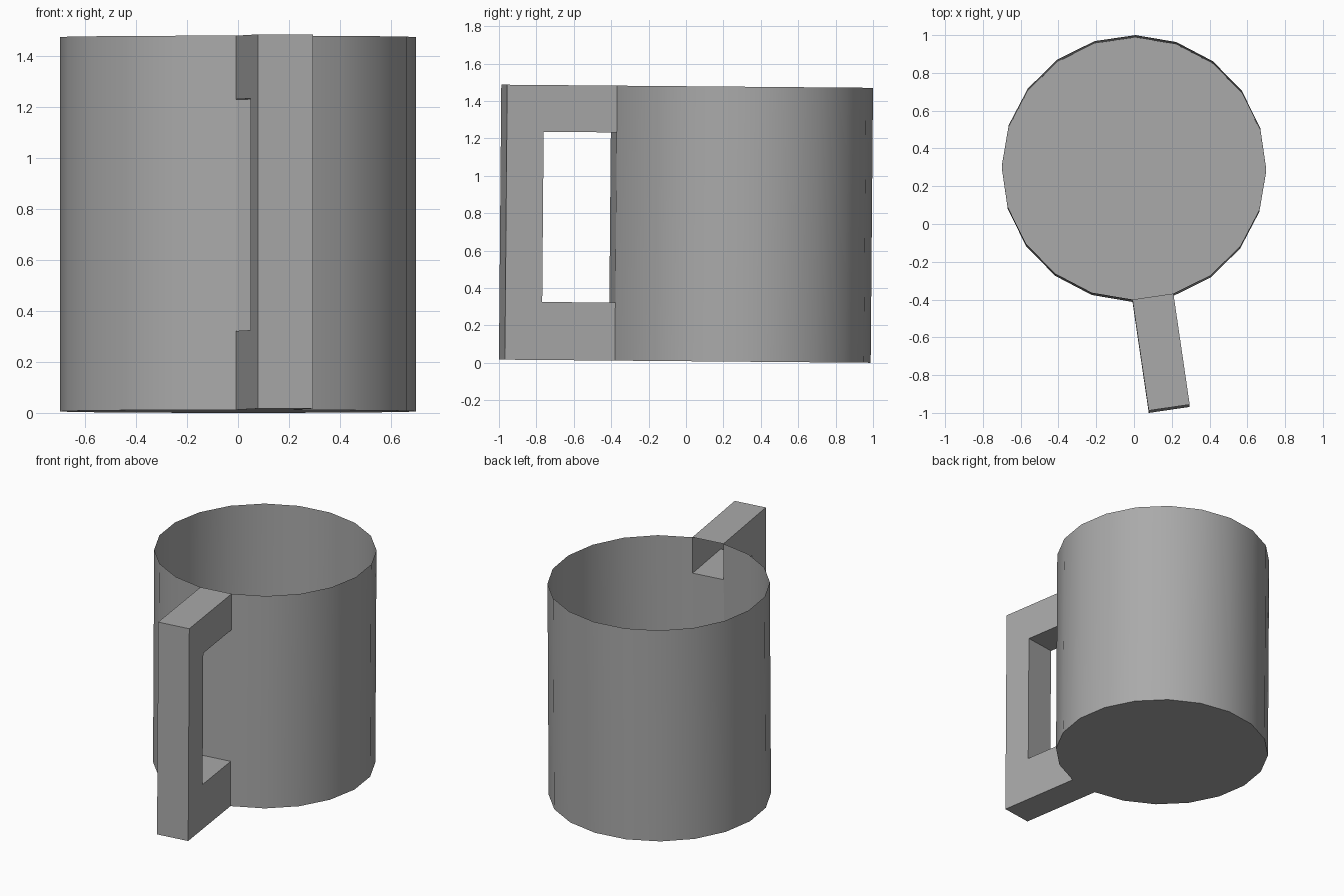
import bpy, bmesh, math
from mathutils import Matrix, Vector

if "Cube" in bpy.data.objects:
    bpy.data.objects.remove(bpy.data.objects["Cube"])

SIDES, RADIUS, HEIGHT = 20, 0.7, 1.47
GAP_LOW, GAP_HIGH = 0.31, 1.22          # finger opening heights
REACH, POST_INNER = 0.594, 0.395        # handle depth from the wall
STEP = 2 * math.pi / SIDES
LEVELS = [0, GAP_LOW, GAP_HIGH, HEIGHT]

# The whole mug leans and turns very slightly
PLACE = (Matrix.Translation((0, 0.2875, 0.006))
         @ Matrix.Rotation(-0.0085, 4, 'X') @ Matrix.Rotation(-0.0115, 4, 'Z'))

grey = bpy.data.materials.new("grey")
grey.diffuse_color = (0.4, 0.4, 0.4, 1)
grey.use_nodes = True
grey.node_tree.nodes["Principled BSDF"].inputs["Base Color"].default_value = grey.diffuse_color


def rim_point(i, z):
    a = -math.pi / 2 + i * STEP
    return Vector((RADIUS * math.cos(a), RADIUS * math.sin(a), z))


def finish(bm, name):
    mesh = bpy.data.meshes.new(name)
    bm.to_mesh(mesh)
    bm.free()
    mesh.materials.append(grey)
    mesh.transform(PLACE)
    obj = bpy.data.objects.new(name, mesh)
    bpy.context.collection.objects.link(obj)
    return obj


# Cup: thin open wall and floor, with two holes where the hollow handle joins
bm = bmesh.new()
base = [bm.verts.new(rim_point(i, 0)) for i in range(SIDES)]
top = [bm.verts.new(rim_point(i, HEIGHT)) for i in range(SIDES)]
bm.faces.new(base[::-1])
for i in range(1, SIDES):
    j = (i + 1) % SIDES
    bm.faces.new((base[i], base[j], top[j], top[i]))
low = [bm.verts.new(rim_point(i, GAP_LOW)) for i in (0, 1)]
high = [bm.verts.new(rim_point(i, GAP_HIGH)) for i in (0, 1)]
bm.faces.new((low[0], low[1], high[1], high[0]))
cup = finish(bm, "cup")
bpy.context.view_layer.objects.active = cup
cup.select_set(True)
bpy.ops.object.shade_smooth_by_angle(angle=math.radians(30))
cup.select_set(False)

# Handle: hollow squared C, left open where it meets the cup
profile = [(0, 0), (REACH, 0), (REACH, HEIGHT), (0, HEIGHT),
           (0, GAP_HIGH), (POST_INNER, GAP_HIGH), (POST_INNER, GAP_LOW), (0, GAP_LOW)]
out = Vector((math.sin(STEP / 2), -math.cos(STEP / 2), 0))
bm = bmesh.new()
left, right = [[bm.verts.new(rim_point(i, z) + out * d) for d, z in profile] for i in (0, 1)]
for side in (left, right):
    for quad in ((0, 1, 6, 7), (1, 2, 5, 6), (2, 3, 4, 5)):
        bm.faces.new([side[k] for k in quad])
for k in (0, 1, 2, 4, 5, 6):
    bm.faces.new((left[k], left[k + 1], right[k + 1], right[k]))
bmesh.ops.recalc_face_normals(bm, faces=bm.faces)
finish(bm, "handle")
